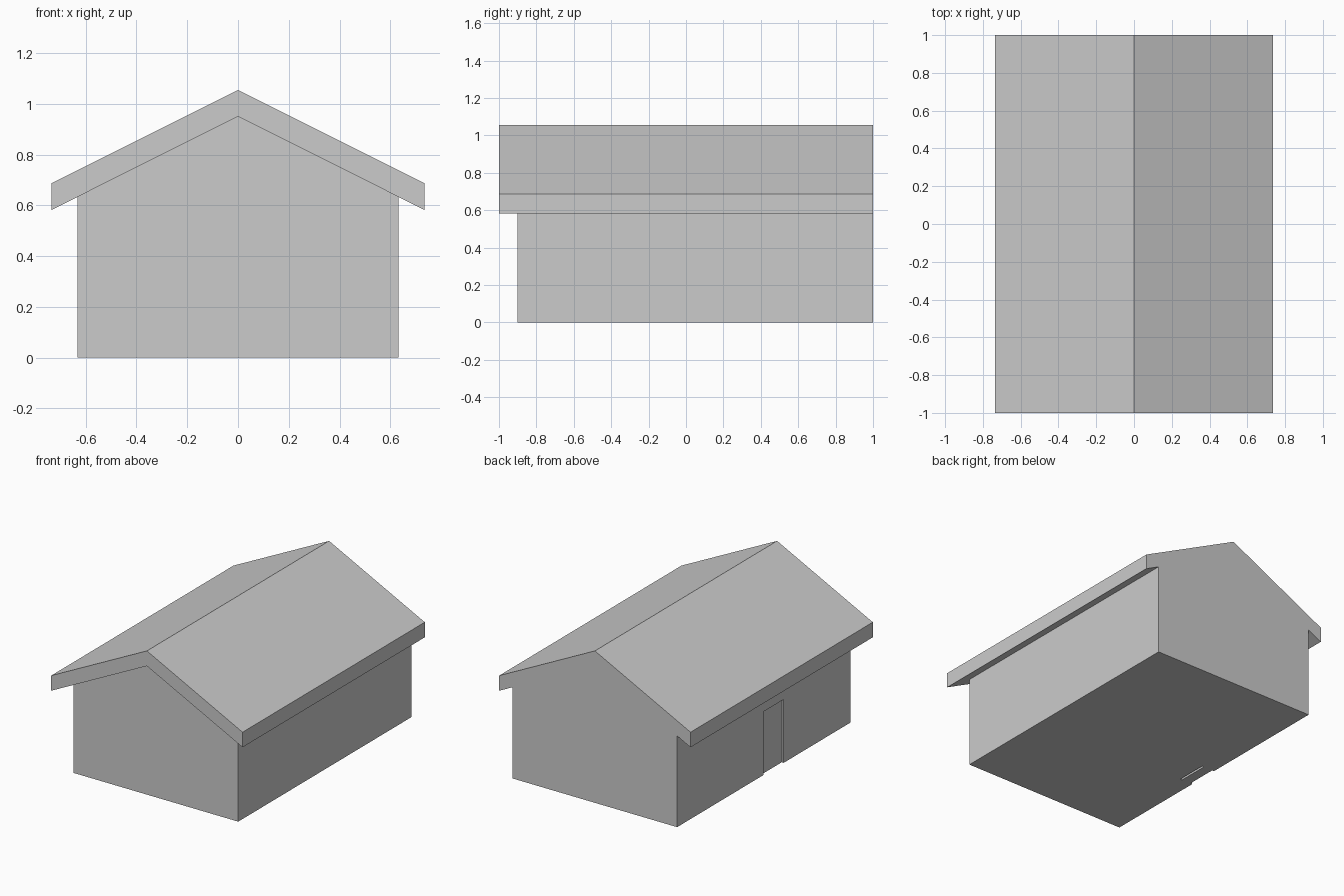
import bpy, bmesh

if "Cube" in bpy.data.objects:
    bpy.data.objects.remove(bpy.data.objects["Cube"])

HALF_W, HALF_ROOF = 0.632, 0.735
EAVE, PEAK, THICK = 0.582, 0.95, 0.105
FRONT, BACK = -0.9, 1.0
DOOR_Y0, DOOR_Y1, DOOR_H = -0.17, 0.05, 0.44
WALL_T, INSET = 0.1, 0.015


def extrude_profile(name, pts, y0, y1):
    """Prism from an (x, z) outline running along y."""
    bm = bmesh.new()
    face = bm.faces.new([bm.verts.new((x, y0, z)) for x, z in pts])
    geom = bmesh.ops.extrude_face_region(bm, geom=[face])["geom"]
    verts = [g for g in geom if isinstance(g, bmesh.types.BMVert)]
    bmesh.ops.translate(bm, verts=verts, vec=(0, y1 - y0, 0))
    bmesh.ops.recalc_face_normals(bm, faces=bm.faces)
    mesh = bpy.data.meshes.new(name)
    bm.to_mesh(mesh)
    bm.free()
    obj = bpy.data.objects.new(name, mesh)
    bpy.context.collection.objects.link(obj)
    return obj


def box(name, x0, x1, y0, y1, z0, z1):
    return extrude_profile(name, [(x0, z0), (x1, z0), (x1, z1), (x0, z1)], y0, y1)


# Gabled body, its top following the roof underside
wall_top = PEAK - (PEAK - EAVE) * HALF_W / HALF_ROOF
body = extrude_profile("house_walls", [
    (-HALF_W, 0), (HALF_W, 0), (HALF_W, wall_top), (0, PEAK), (-HALF_W, wall_top)],
    FRONT, BACK)

# Doorway cut through the left wall's thickness
cutter = box("doorway_cutter", -HALF_W - 0.1, -HALF_W + WALL_T,
             DOOR_Y0, DOOR_Y1, -0.1, DOOR_H)
cutter.hide_render = True
cut = body.modifiers.new("doorway", "BOOLEAN")
cut.operation, cut.solver, cut.object = "DIFFERENCE", "EXACT", cutter
bpy.context.view_layer.objects.active = body
bpy.ops.object.modifier_apply(modifier=cut.name)
bpy.data.objects.remove(cutter)

# Door leaf set slightly back from both wall faces
box("door", -HALF_W + INSET, -HALF_W + WALL_T - INSET, DOOR_Y0, DOOR_Y1, 0, DOOR_H)

# Folded roof slab, overhanging front and sides, flush at the back
extrude_profile("roof", [
    (-HALF_ROOF, EAVE), (0, PEAK), (HALF_ROOF, EAVE),
    (HALF_ROOF, EAVE + THICK), (0, PEAK + THICK), (-HALF_ROOF, EAVE + THICK)],
    -1.0, BACK)
